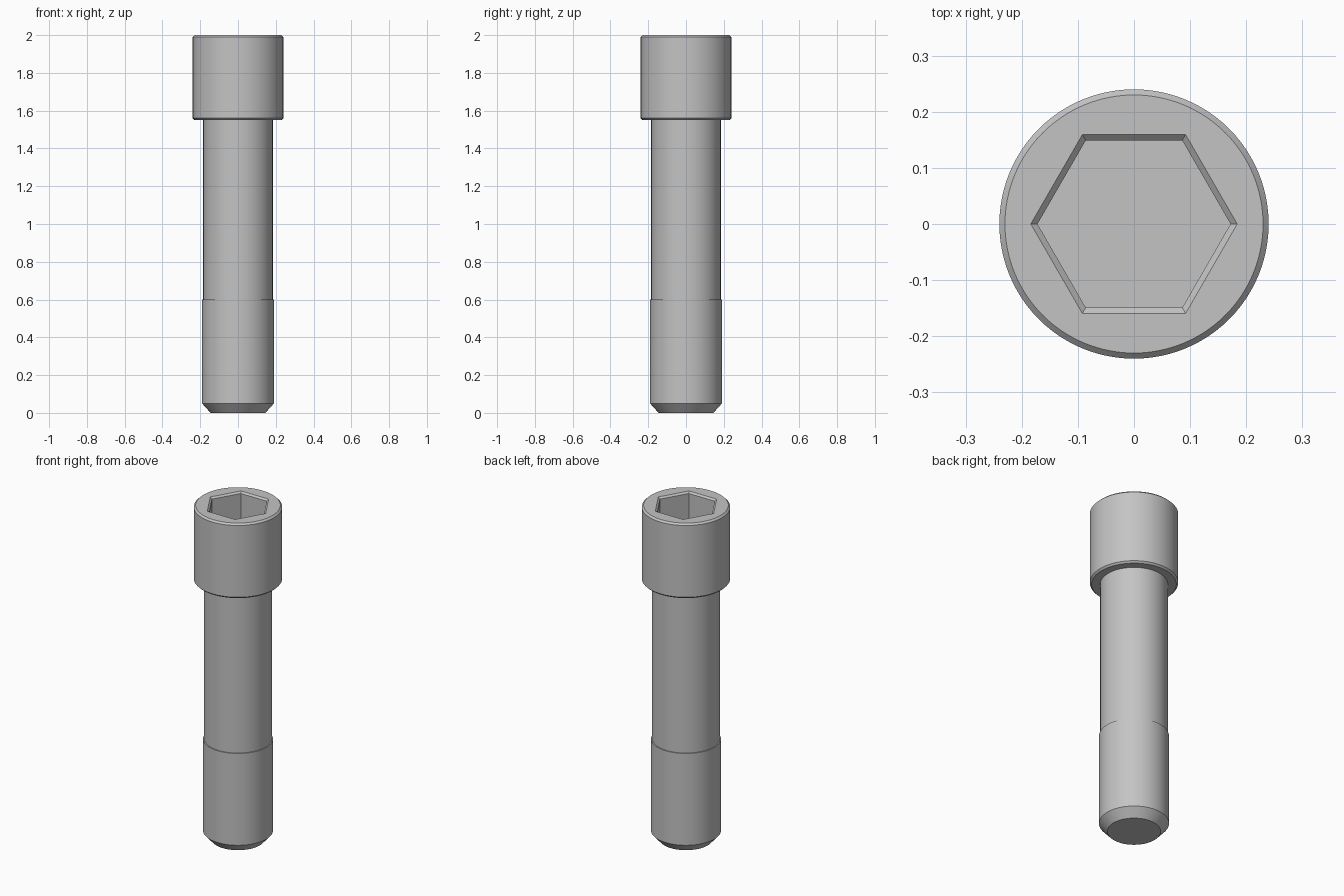
import bpy
import bmesh
from math import cos, sin, pi, radians

SEGMENTS = 96

cube = bpy.data.objects.get("Cube")
if cube:
    bpy.data.objects.remove(cube, do_unlink=True)

steel = bpy.data.materials.new("steel_grey")
steel.use_nodes = True
colour = (0.55, 0.55, 0.55, 1)
steel.diffuse_color = colour
steel.node_tree.nodes["Principled BSDF"].inputs["Base Color"].default_value = colour


def circle(radius, angle):
    return radius


def hexagon(radius, angle):
    # Distance to a hexagon outline with a corner on the +y axis
    sector = angle % (pi / 3) - pi / 6
    corner = (sector + pi / 6) % (pi / 3) - pi / 6
    return radius * cos(pi / 6) / cos(corner)


def loft(name, rings, cap_start=False, cap_end=False):
    """Skin a stack of (outline, radius, height) rings into one object."""
    bm = bmesh.new()
    loops = []
    for outline, radius, z in rings:
        loop = []
        for i in range(SEGMENTS):
            a = 2 * pi * i / SEGMENTS
            r = outline(radius, a)
            loop.append(bm.verts.new((r * cos(a), r * sin(a), z)))
        loops.append(loop)
    for low, high in zip(loops, loops[1:]):
        for i in range(SEGMENTS):
            j = (i + 1) % SEGMENTS
            bm.faces.new((low[i], low[j], high[j], high[i]))
    if cap_start:
        bm.faces.new(loops[0][::-1])
    if cap_end:
        bm.faces.new(loops[-1])
    mesh = bpy.data.meshes.new(name)
    bm.to_mesh(mesh)
    bm.free()
    mesh.materials.append(steel)
    obj = bpy.data.objects.new(name, mesh)
    bpy.context.collection.objects.link(obj)
    bpy.ops.object.select_all(action="DESELECT")
    obj.select_set(True)
    bpy.context.view_layer.objects.active = obj
    bpy.ops.object.shade_smooth_by_angle(angle=radians(20))
    return obj


# Thicker lower section with a chamfered tip and a small shoulder
loft("threaded_end", [
    (circle, 0.145, 0),
    (circle, 0.19, 0.05),
    (circle, 0.19, 0.6),
    (circle, 0.184, 0.6),
], cap_start=True)

# Plain shank
loft("shank", [(circle, 0.184, 0.6), (circle, 0.184, 1.55)])

# Chamfered cylindrical head with a hexagonal socket sunk into its top
loft("socket_head", [
    (circle, 0.184, 1.55),
    (circle, 0.23, 1.55),
    (circle, 0.24, 1.56),
    (circle, 0.24, 1.99),
    (circle, 0.23, 2),
    (hexagon, 0.184, 2),
    (hexagon, 0.172, 1.99),
    (hexagon, 0.172, 1.78),
], cap_end=True)
